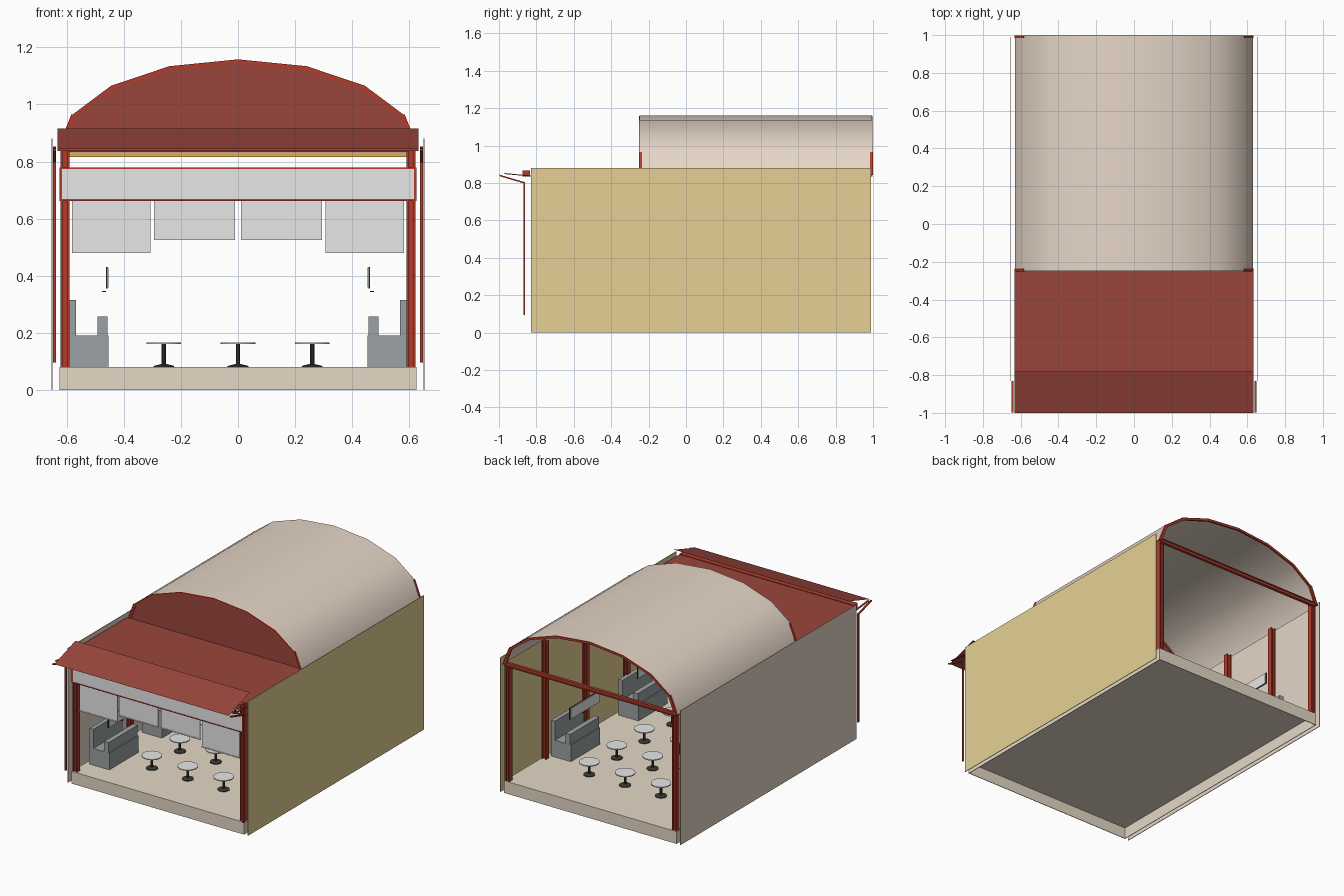
import bpy, bmesh, math
from mathutils import Vector

if "Cube" in bpy.data.objects:
    bpy.data.objects.remove(bpy.data.objects["Cube"])


def material(name, r, g, b):
    m = bpy.data.materials.new(name)
    m.use_nodes = True
    m.diffuse_color = (r, g, b, 1)
    m.node_tree.nodes["Principled BSDF"].inputs["Base Color"].default_value = (r, g, b, 1)
    return m


CREAM = material("cream", 0.78, 0.69, 0.56)
PINK_CREAM = material("pinkish cream", 0.79, 0.67, 0.57)
OLIVE = material("olive", 0.79, 0.63, 0.30)
ROOF_RED = material("dull red", 0.32, 0.062, 0.045)
FRAME_RED = material("frame red", 0.45, 0.045, 0.025)
PANEL = material("light grey", 0.80, 0.80, 0.80)
SEAT = material("booth grey", 0.33, 0.36, 0.37)
DARK = material("charcoal", 0.04, 0.042, 0.036)
ORANGE = material("amber", 0.85, 0.45, 0.06)


def finish(name, bm, mat, smooth=False):
    bmesh.ops.recalc_face_normals(bm, faces=bm.faces)
    mesh = bpy.data.meshes.new(name)
    bm.to_mesh(mesh)
    bm.free()
    mesh.materials.append(mat)
    ob = bpy.data.objects.new(name, mesh)
    bpy.context.collection.objects.link(ob)
    if smooth:
        bpy.ops.object.select_all(action='DESELECT')
        ob.select_set(True)
        bpy.context.view_layer.objects.active = ob
        bpy.ops.object.shade_smooth_by_angle(angle=math.radians(35))
    return ob


def boxes(name, mat, *spans):
    """One object from boxes, each given as (x range), (y range), (z range)."""
    bm = bmesh.new()
    for span in spans:
        verts = bmesh.ops.create_cube(bm, size=1)["verts"]
        for v in verts:
            v.co = Vector([(lo + hi) / 2 + c * (hi - lo) for c, (lo, hi) in zip(v.co, span)])
    return finish(name, bm, mat)


def mx(side, lo, hi):
    """An x range mirrored to the given side."""
    return tuple(sorted((side * lo, side * hi)))


def extrude(name, mat, points, offset, closed=True, smooth=False):
    """Sweep a closed profile into a solid, or an open one into a thin sheet."""
    bm = bmesh.new()
    verts = [bm.verts.new(p) for p in points]
    if closed:
        geom = [bm.faces.new(verts)]
        out = bmesh.ops.extrude_face_region(bm, geom=geom)["geom"]
    else:
        geom = [bm.edges.new(pair) for pair in zip(verts, verts[1:])]
        out = bmesh.ops.extrude_edge_only(bm, edges=geom)["geom"]
    moved = [g for g in out if isinstance(g, bmesh.types.BMVert)]
    bmesh.ops.translate(bm, verts=moved, vec=offset)
    return finish(name, bm, mat, smooth)


def along_y(name, mat, profile, y0, y1, **kw):
    return extrude(name, mat, [(x, y0, z) for x, z in profile], (0, y1 - y0, 0), **kw)


def along_x(name, mat, profile, x0, x1, **kw):
    return extrude(name, mat, [(x0, y, z) for y, z in profile], (x1 - x0, 0, 0), **kw)


def arc(inset):
    """Eight-segment vault outline."""
    return [((0.63 - inset) * math.cos(math.pi * i / 8),
             0.844 + (0.316 - inset) * math.sin(math.pi * i / 8)) for i in range(9)]


# Hollow floor platform and side walls
boxes("floor_deck", CREAM, ((-0.625, 0.625), (-0.83, 0.99), (0.074, 0.08)))
boxes("floor_skirt", CREAM,
      ((-0.625, 0.625), (-0.83, -0.826), (0, 0.074)),
      ((-0.625, 0.625), (0.986, 0.99), (0, 0.074)),
      ((-0.625, -0.621), (-0.826, 0.986), (0, 0.074)),
      ((0.621, 0.625), (-0.826, 0.986), (0, 0.074)))
boxes("left_wall", OLIVE, ((0.65, 0.654), (-0.83, 0.99), (0, 0.88)))
boxes("right_wall", PINK_CREAM, ((-0.654, -0.65), (-0.83, 0.99), (0, 0.88)))

# Vaulted roof with end arches, tie beams and the closed front gable
along_y("vault_roof", PINK_CREAM, arc(0), -0.248, 0.995, closed=False, smooth=True)
for label, y in (("front", -0.25), ("back", 0.985)):
    along_y(label + "_arch", FRAME_RED, arc(0.002) + arc(0.017)[::-1], y, y + 0.012)
    boxes(label + "_tie_beam", FRAME_RED,
          ((-0.62, 0.62), (y - 0.008, y + 0.012), (0.834, 0.84)),
          ((-0.62, 0.62), (y, y + 0.006), (0.84, 0.854)),
          ((-0.62, 0.62), (y - 0.008, y + 0.012), (0.854, 0.86)))
    # Arch feet wrap around the lowest roof segment
    for side in (1, -1):
        foot = arc(-0.002)[:2] + arc(0.004)[:2][::-1]
        along_y(label + "_arch_foot", FRAME_RED, [(side * x, z) for x, z in foot],
                y - 0.001, y + 0.014)
along_y("front_gable", ROOF_RED, arc(0.01), -0.245, -0.241)

# Low flat front roof and sloping awning
along_x("front_roof", ROOF_RED, [(-0.835, 0.864), (-0.245, 0.864)], -0.632, 0.632, closed=False)
along_x("awning", ROOF_RED, [(-0.78, 0.915), (-1, 0.845)], -0.632, 0.632, closed=False)
boxes("awning_beam", FRAME_RED, ((-0.632, 0.632), (-0.875, -0.835), (0.836, 0.868)))

# Awning arms and drop poles
for side, label in ((1, "left"), (-1, "right")):
    a, b = mx(side, 0.638, 0.648)
    boxes(label + "_awning_pole", FRAME_RED, ((a, b), (-0.868, -0.86), (0.095, 0.80)))
    along_x(label + "_awning_strut", FRAME_RED,
            [(-0.998, 0.845), (-0.998, 0.837), (-0.86, 0.796), (-0.86, 0.804)], a, b)
    along_x(label + "_awning_rail", FRAME_RED,
            [(-0.97, 0.853), (-0.97, 0.848), (-0.83, 0.835), (-0.83, 0.84)], a, b)

# H-section posts along both walls
for side, label in ((1, "left"), (-1, "right")):
    for n, y in enumerate((-0.808, -0.25, 0.17, 0.59, 0.972)):
        boxes(f"{label}_post_{n + 1}", FRAME_RED,
              (mx(side, 0.59, 0.597), (y - 0.016, y + 0.016), (0.08, 0.85)),
              (mx(side, 0.597, 0.614), (y - 0.004, y + 0.004), (0.08, 0.85)),
              (mx(side, 0.614, 0.622), (y - 0.016, y + 0.016), (0.08, 0.85)))

# Shop front fascia with thin red border, light strip and hanging blinds
front = (-0.829, -0.814)
boxes("fascia", PANEL, ((-0.617, 0.617), (-0.827, -0.816), (0.668, 0.773)))
boxes("fascia_border", FRAME_RED,
      ((-0.625, 0.625), front, (0.773, 0.779)),
      ((-0.625, 0.625), front, (0.662, 0.668)),
      ((-0.625, -0.617), front, (0.668, 0.773)),
      ((0.617, 0.625), front, (0.668, 0.773)))
boxes("light_strip", ORANGE, ((-0.59, 0.59), (-0.80, -0.785), (0.815, 0.832)))
for side, label in ((1, "left"), (-1, "right")):
    for part, lo, hi, z in (("outer", 0.306, 0.581, 0.48), ("inner", 0.011, 0.294, 0.525)):
        boxes(f"{label}_{part}_blind", PANEL,
              (mx(side, lo, hi), (-0.812, -0.807), (z, 0.665)),
              (mx(side, lo, hi), (-0.814, -0.805), (z, z + 0.007)))

# Booths against the walls, each with a screen above its aisle edge
for side, label, rows in ((1, "left", (-0.305, 0.395)), (-1, "right", (-0.535, 0.01, 0.56))):
    for n, y in enumerate(rows):
        name = f"{label}_booth_{n + 1}"
        ys = (y - 0.15, y + 0.15)
        boxes(name, SEAT,
              (mx(side, 0.453, 0.597), ys, (0.08, 0.19)),
              (mx(side, 0.568, 0.597), ys, (0.19, 0.315)),
              (mx(side, 0.458, 0.492), ys, (0.19, 0.257)))
        boxes(name + "_screen", PANEL,
              (mx(side, 0.453, 0.457), (y - 0.15, y + 0.15), (0.358, 0.428)))
        boxes(name + "_screen_frame", DARK,
              (mx(side, 0.457, 0.462), (y - 0.155, y + 0.155), (0.355, 0.431)),
              (mx(side, 0.462, 0.476), (y - 0.01, y + 0.01), (0.343, 0.347)))


def disc(bm, x, y, z0, z1, r0, r1, sides):
    verts = bmesh.ops.create_cone(bm, cap_ends=True, segments=sides, radius1=r0,
                                  radius2=r1, depth=z1 - z0)["verts"]
    bmesh.ops.translate(bm, verts=verts, vec=(x, y, (z0 + z1) / 2))


# Round pedestal tables in a grid
for x in (-0.26, 0, 0.26):
    for y in (-0.52, -0.23, 0.06, 0.345, 0.63):
        bm = bmesh.new()
        disc(bm, x, y, 0.16, 0.166, 0.061, 0.061, 24)
        finish("table_top", bm, PANEL, True)
        bm = bmesh.new()
        disc(bm, x, y, 0.08, 0.084, 0.036, 0.036, 16)
        disc(bm, x, y, 0.084, 0.09, 0.034, 0.01, 16)
        disc(bm, x, y, 0.088, 0.16, 0.008, 0.008, 10)
        finish("table_pedestal", bm, DARK, True)
